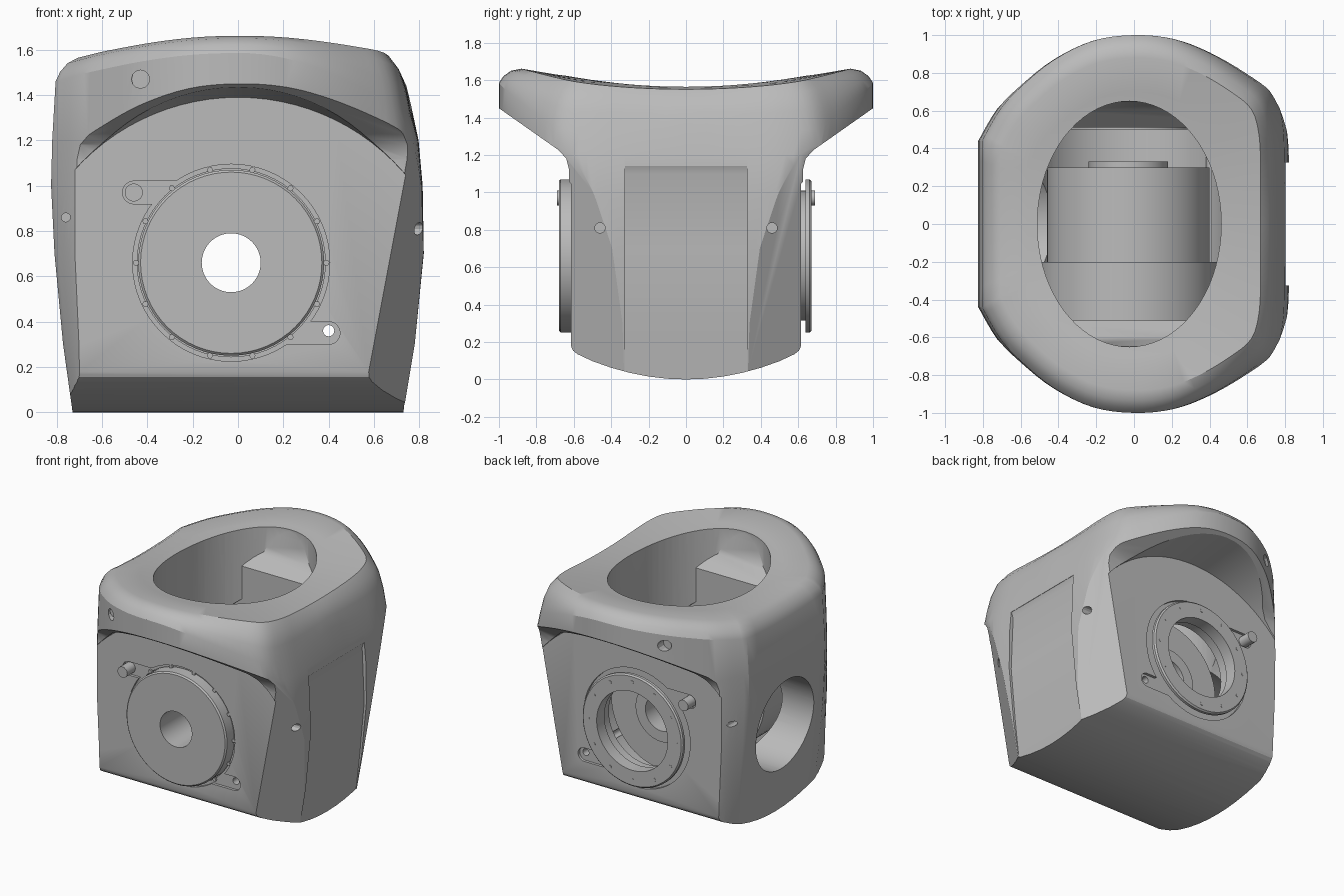
import bpy, bmesh, math
from mathutils import Vector

cube = bpy.data.objects.get("Cube")
if cube:
    bpy.data.objects.remove(cube, do_unlink=True)

grey = bpy.data.materials.new("cast grey")
grey.use_nodes = True
COLOUR = (0.5, 0.5, 0.5, 1)
grey.diffuse_color = COLOUR
grey.node_tree.nodes["Principled BSDF"].inputs["Base Color"].default_value = COLOUR

AX, AZ = -0.03, 0.66          # centre of the motor axis
EAR_X, EAR_Z = 0.43, 0.31     # ear offset from that axis


def finish(bm, name):
    bmesh.ops.recalc_face_normals(bm, faces=bm.faces)
    mesh = bpy.data.meshes.new(name)
    bm.to_mesh(mesh)
    bm.free()
    ob = bpy.data.objects.new(name, mesh)
    bpy.context.collection.objects.link(ob)
    mesh.materials.append(grey)
    return ob


def loft(rings, name, planes=()):
    """Skin closed rings of equal length, cap both ends, optionally slice."""
    bm = bmesh.new()
    loops = [[bm.verts.new(p) for p in ring] for ring in rings]
    n = len(loops[0])
    for a, b in zip(loops, loops[1:]):
        for i in range(n):
            bm.faces.new((a[i], a[(i + 1) % n], b[(i + 1) % n], b[i]))
    bm.faces.new(loops[0])
    bm.faces.new(loops[-1])
    bmesh.ops.recalc_face_normals(bm, faces=bm.faces)
    for p, q, r in planes:
        normal = (q - p).cross(r - p)
        if normal.x < 0:
            normal.negate()
        cut = bmesh.ops.bisect_plane(bm, geom=bm.verts[:] + bm.edges[:] + bm.faces[:],
                                     plane_co=p, plane_no=normal, clear_outer=True)
        edges = [e for e in cut["geom_cut"] if isinstance(e, bmesh.types.BMEdge)]
        bmesh.ops.edgeloop_fill(bm, edges=edges)
    return finish(bm, name)


def prism(pts, axis, lo, hi, name):
    """Extrude a profile along x (points are y, z) or along y (points are x, z)."""
    place = (lambda p, t: (t, p[0], p[1])) if axis == "x" else (lambda p, t: (p[0], t, p[1]))
    return loft([[place(p, t) for p in pts] for t in (lo, hi)], name)


def circle(r, cx, cz, n=48):
    return [(cx + r * math.cos(2 * math.pi * i / n), cz + r * math.sin(2 * math.pi * i / n))
            for i in range(n)]


def rod(r, x, z, lo, hi, name, n=48):
    return prism(circle(r, x, z, n), "y", lo, hi, name)


def lathe(profile, name, n=64):
    """Revolve a closed (radius, y) profile around the motor axis."""
    bm = bmesh.new()
    rings = [[bm.verts.new((x, y, z)) for x, z in circle(r, AX, AZ, n)] for r, y in profile]
    for a, b in zip(rings, rings[1:] + rings[:1]):
        for i in range(n):
            bm.faces.new((a[i], a[(i + 1) % n], b[(i + 1) % n], b[i]))
    return finish(bm, name)


def combine(ob, tool, op="DIFFERENCE"):
    mod = ob.modifiers.new("cut", "BOOLEAN")
    mod.operation, mod.solver, mod.object = op, "EXACT", tool
    bpy.context.view_layer.objects.active = ob
    bpy.ops.object.modifier_apply(modifier=mod.name)
    bpy.data.objects.remove(tool, do_unlink=True)


def curve_through(pts, steps=4):
    out = []
    pts = [Vector(p) for p in pts]
    for i in range(len(pts) - 1):
        a, b = pts[max(i - 1, 0)], pts[i]
        c, d = pts[i + 1], pts[min(i + 2, len(pts) - 1)]
        for k in range(steps):
            t = k / steps
            out.append(0.5 * (2 * b + (c - a) * t + (2 * a - 5 * b + 4 * c - d) * t * t
                              + (3 * b - a - 3 * c + d) * t ** 3))
    return out + [pts[-1]]


# Housing: oval plan, lofted upward into a saddle-shaped top with a soft rim
half = curve_through([(-.82, .44), (-.72, .61), (-.6, .735), (-.43, .87), (-.22, .97), (0, 1),
                      (.22, .98), (.42, .91), (.62, .8), (.76, .69), (.81, .53), (.82, .33)])
half = ([Vector((-.82, y)) for y in (0, .11, .22, .33)] + half
        + [Vector((.82, y)) for y in (.22, .11, 0)])
plan = [(p.x / .82, p.y) for p in half] + [(p.x / .82, -p.y) for p in reversed(half[1:-1])]


def level(z, left, right, square):
    """A plan ring; a smaller square exponent gives boxier corners."""
    return [(math.copysign(abs(x) ** square, x) * (left if x < 0 else right), y, z)
            for x, y in plan]


def saddle(scale, drop):
    """A top ring; the rim sits lower on the panel side, most at its corners."""
    ring = []
    for x, y in plan:
        px, py = x * scale * (.805 if x < 0 else .762), y * scale
        sink = drop * (1 + max(x, 0) ** 2 * (.8 + 1.4 * abs(y)))
        ring.append((px, py, 1.578 + .108 * py * py - .06 * px * px - sink))
    return ring


rings = [level(-.1, .72, .72, .4), level(0, .73, .73, .4), level(.3, .772, .78, .7),
         level(.7, .81, .82, .87), level(1.0, .825, .815, 1), level(1.2, .82, .797, 1)]
rings += [saddle(s, d) for s, d in ((1, .1), (.975, .058), (.935, .022), (.88, 0), (.7, 0),
                                    (.45, 0), (.2, 0), (.02, 0))]
corners = [(Vector((.75, .62 * s, 1.12)), Vector((.57, .62 * s, .16)), Vector((.73, .33 * s, 0)))
           for s in (-1, 1)]
housing = loft(rings, "housing", corners)

# Side profile: curved underside, upright walls, flared lip
side = [(y / 10, .0039 * y * y) for y in range(6)]
side += [(.58, .135), (.605, .155), (.62, .19), (.625, 1.12), (.64, 1.18), (.68, 1.225),
         (1.0, 1.45), (1.1, 1.52), (1.1, 1.9)]
side += [(-y, z) for y, z in reversed(side[1:])]
combine(housing, prism(side, "x", -1, 1, "side_cutter"), "INTERSECT")

# Arched undercut beneath the lip, front and back
for s in (-1, 1):
    arch = loft([[(x, s * y, z) for x, z in circle(r, 0, c, 96)]
                 for y, r, c in ((.615, .97, .42), (1.1, 1.03, .42))], "arch_cutter")
    combine(housing, arch)

# Round motor chamber, and an oval well with shoulders sloping out under the lip
combine(housing, rod(.52, AX, AZ, -.51, .51, "chamber_cutter", 64))
well = loft([[(-.025 + .487 * u, .65 * v, z) for u, v in circle(1, 0, 0, 72)]
             for z in (.6, 1.9)], "well_cutter")
shoulder = [(.51, .5), (.51, 1.33), (.6, 1.43), (.64, 1.57), (.7, 1.8), (.7, 2)]
shoulder += [(-y, z) for y, z in reversed(shoulder)]
combine(well, prism(shoulder, "x", -.8, .8, "shoulder_cutter"), "INTERSECT")
combine(housing, well)

# Round port in one side wall and sunk panel in the other
combine(housing, prism(circle(.335, 0, AZ, 64), "x", -1, -.4, "port_cutter"))
panel = [(.725, -.1), (.73, 0), (.765, .3), (.802, .7), (.785, 1.1), (.8, 1.14), (1, 1.14),
         (1, -.1)]
combine(housing, prism(panel, "y", -.325, .325, "panel_cutter"))

# Eared seats and motor openings, front and back
for s, hole in ((-1, .415), (1, .35)):
    lo, hi = sorted((s * .595, s * .8))
    combine(housing, rod(.435, AX, AZ, lo, hi, "seat_cutter", 64))
    for e in (-1, 1):
        x, z = AX + e * EAR_X, AZ - e * EAR_Z
        combine(housing, rod(.05, x, z, lo, hi, "ear_cutter"))
        web = [(x, z - .05), (x - e * .2, z - .05), (x - e * .2, z + .05), (x, z + .05)]
        combine(housing, prism(web, "y", lo, hi, "web_cutter"))
    lo, hi = sorted((s * .45, s * .8))
    combine(housing, rod(hole, AX, AZ, lo, hi, "opening_cutter", 64))

# Small drilled holes
combine(housing, rod(.025, .40, .36, -.8, .8, "ear_hole_cutter", 16))
for s in (-1, 1):
    for r, x, z, a, b in ((.04, -.43, 1.47, .82, 1.1), (.02, -.76, .86, .45, .8)):
        lo, hi = sorted((s * a, s * b))
        combine(housing, rod(r, x, z, lo, hi, "drill_cutter", 12))
    combine(housing, prism(circle(.028, .46 * s, .81, 12), "x", .7, 1, "drill_cutter"))

# Motor with a through bore, and the bearing ring behind it
motor = lathe([(.13, -.68), (.4, -.68), (.41, -.67), (.41, -.51), (.47, -.51), (.47, -.2),
               (.43, -.2), (.43, .3), (.21, .3), (.21, .33), (.13, .33)], "motor")
ring = lathe([(.29, .67), (.4, .67), (.41, .66), (.41, .64), (.345, .64), (.345, .5),
              (.31, .5), (.31, .58), (.29, .58)], "bearing_ring")

# Locating pins in the upper ears, and bolts round the motor and ring
parts = [housing, motor, ring]
for name, lo, hi in (("front_pin", -.69, -.55), ("back_pin", .55, .69)):
    parts.append(rod(.04, AX - EAR_X, AZ + EAR_Z, lo, hi, name, 16))
for i, (x, z) in enumerate(circle(.36, AX, AZ, 12)):
    parts.append(rod(.012, x, z, .66, .672, f"ring_bolt_{i}", 8))
for i, (x, z) in enumerate(circle(.42, AX, AZ, 14)):
    parts.append(rod(.014, x, z, -.61, -.59, f"motor_bolt_{i}", 6))

bpy.ops.object.select_all(action="DESELECT")
for ob in parts:
    ob.select_set(True)
bpy.context.view_layer.objects.active = housing
bpy.ops.object.shade_smooth_by_angle(angle=math.radians(28))
